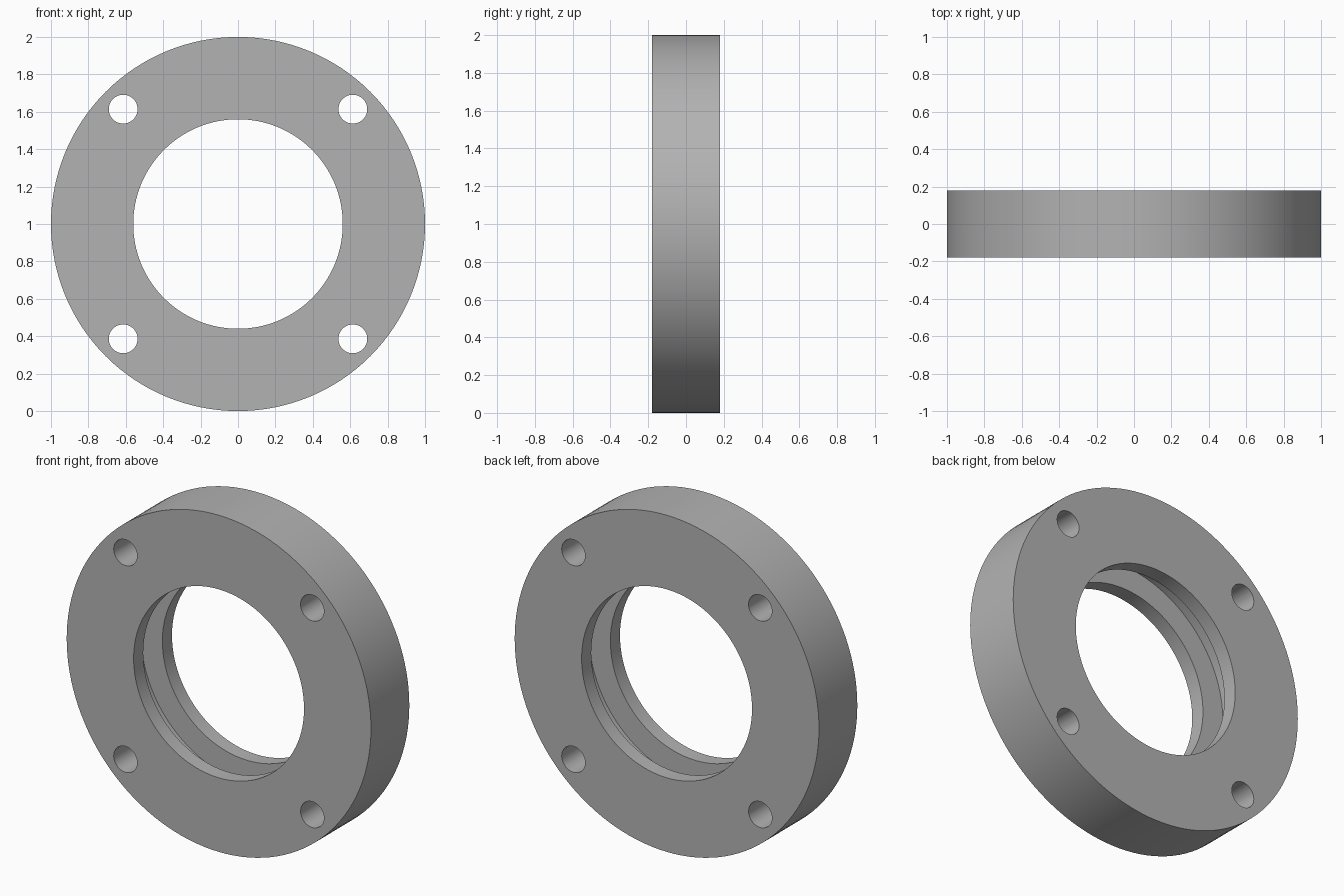
import bpy, bmesh, math
from mathutils import Matrix, Vector

cube = bpy.data.objects.get("Cube")
if cube:
    bpy.data.objects.remove(cube)

OUTER, BORE, GROOVE = 1.0, 0.56, 0.70    # radii
HALF, GROOVE_HALF = 0.18, 0.09           # half widths along y
BOLT_OFFSET, BOLT_RADIUS = 0.614, 0.077

# Plain grey metal
grey = bpy.data.materials.new("grey_metal")
grey.use_nodes = True
colour = (0.45, 0.45, 0.45, 1)
grey.diffuse_color = colour
grey.node_tree.nodes["Principled BSDF"].inputs["Base Color"].default_value = colour


def make_object(name, bm):
    bmesh.ops.recalc_face_normals(bm, faces=bm.faces)
    mesh = bpy.data.meshes.new(name)
    bm.to_mesh(mesh)
    bm.free()
    mesh.materials.append(grey)
    obj = bpy.data.objects.new(name, mesh)
    bpy.context.collection.objects.link(obj)
    return obj


# Flange ring: cross-section with an inner groove, turned about the y axis
profile = [(OUTER, -HALF), (OUTER, HALF),
           (BORE, HALF), (BORE, GROOVE_HALF),
           (GROOVE, GROOVE_HALF), (GROOVE, -GROOVE_HALF),
           (BORE, -GROOVE_HALF), (BORE, -HALF)]
bm = bmesh.new()
verts = [bm.verts.new((r, y, 1)) for r, y in profile]
edges = [bm.edges.new((v, verts[i - 1])) for i, v in enumerate(verts)]
bmesh.ops.spin(bm, geom=verts + edges, cent=(0, 0, 1), axis=(0, 1, 0),
               angle=math.tau, steps=128, use_merge=True)
bmesh.ops.remove_doubles(bm, verts=bm.verts, dist=0.0001)
ring = make_object("flange_ring", bm)

# Cutter for the four bolt holes
bm = bmesh.new()
for sx in (-1, 1):
    for sz in (-1, 1):
        place = Vector((sx * BOLT_OFFSET, 0, 1 + sz * BOLT_OFFSET))
        bmesh.ops.create_cone(bm, cap_ends=True, segments=48, depth=4 * HALF,
                              radius1=BOLT_RADIUS, radius2=BOLT_RADIUS,
                              matrix=Matrix.Translation(place) @ Matrix.Rotation(math.pi / 2, 4, 'X'))
cutter = make_object("bolt_hole_cutter", bm)
cutter.hide_render = True

# Cut the holes, then discard the cutter
cut = ring.modifiers.new("bolt_holes", 'BOOLEAN')
cut.operation = 'DIFFERENCE'
cut.solver = 'EXACT'
cut.object = cutter
bpy.ops.object.select_all(action='DESELECT')
ring.select_set(True)
bpy.context.view_layer.objects.active = ring
bpy.ops.object.modifier_apply(modifier=cut.name)
bpy.data.objects.remove(cutter)

bpy.ops.object.shade_smooth_by_angle(angle=math.radians(30))
